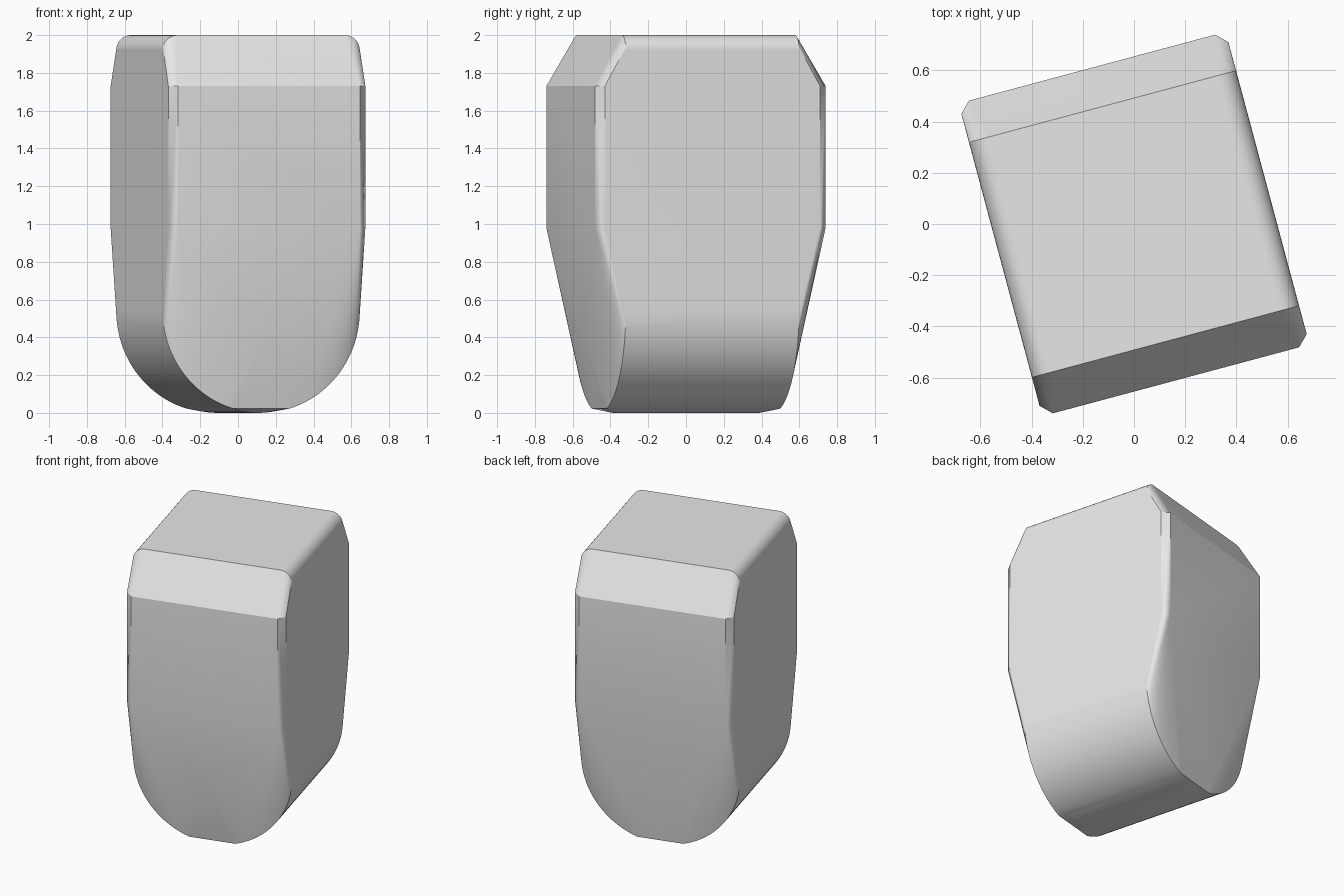
import bpy
import bmesh
import math

cube = bpy.data.objects.get("Cube")
if cube:
    bpy.data.objects.remove(cube, do_unlink=True)

HALF_W, HALF_D, EDGE_D = 0.54, 0.632, 0.475
CHAMFER, HEIGHT, TOP_R = 0.042, 2.0, 0.08
LOW, HIGH = 0.98, 1.73      # ends of the upright band
CHORD = 0.155               # half width of the flat toe at the bottom


def arc(cx, cz, r, start, end, steps):
    """Points on an arc in the x-z plane, angles in degrees."""
    for i in range(steps + 1):
        a = math.radians(start + (end - start) * i / steps)
        yield cx + r * math.cos(a), cz + r * math.sin(a)


points = []
toe = math.degrees(math.asin(CHORD / HALF_W))
for side in (-1, 1):
    # Round-bottomed cross-section with soft upper corners
    for mirror in (-1, 1):
        outline = list(arc(HALF_W - TOP_R, HEIGHT - TOP_R, TOP_R, 0, 90, 8))
        outline += list(arc(0, HALF_W, HALF_W, -90 + toe, 0, 24))
        points += [(mirror * x, side * EDGE_D, z) for x, z in outline]
        # Upright band with chamfered corners
        for z in (LOW, HIGH):
            points.append((mirror * (HALF_W - CHAMFER), side * HALF_D, z))
            points.append((mirror * HALF_W, side * (HALF_D - CHAMFER), z))
    # Underside stops short of the ends, leaving a small sloped toe
    points += [(x, side * 0.40, z)
               for x, z in arc(0, HALF_W, HALF_W, -90 - toe, -90 + toe, 10)]

# Shallow raised peak low on the front
points.append((0, -0.57, 0.42))

bm = bmesh.new()
for p in points:
    bm.verts.new(p)
hull = bmesh.ops.convex_hull(bm, input=bm.verts[:])
loose = [v for v in bm.verts if not v.link_faces]
bmesh.ops.delete(bm, geom=loose, context='VERTS')
bmesh.ops.dissolve_limit(bm, angle_limit=math.radians(0.3),
                         verts=bm.verts[:], edges=bm.edges[:])
bmesh.ops.recalc_face_normals(bm, faces=bm.faces[:])

mesh = bpy.data.meshes.new("rounded_block")
bm.to_mesh(mesh)
bm.free()
block = bpy.data.objects.new("rounded_block", mesh)
bpy.context.collection.objects.link(block)
block.rotation_euler.z = math.radians(15)

# Plain grey finish
grey = bpy.data.materials.new("light_grey")
grey.use_nodes = True
colour = (0.8, 0.8, 0.8, 1.0)
grey.diffuse_color = colour
grey.node_tree.nodes["Principled BSDF"].inputs["Base Color"].default_value = colour
mesh.materials.append(grey)

# Smooth curves, crisp chamfers, even flat faces
bpy.ops.object.select_all(action='DESELECT')
block.select_set(True)
bpy.context.view_layer.objects.active = block
bpy.ops.object.shade_smooth_by_angle(angle=math.radians(20))
weighted = block.modifiers.new("even_normals", 'WEIGHTED_NORMAL')
weighted.keep_sharp = True
